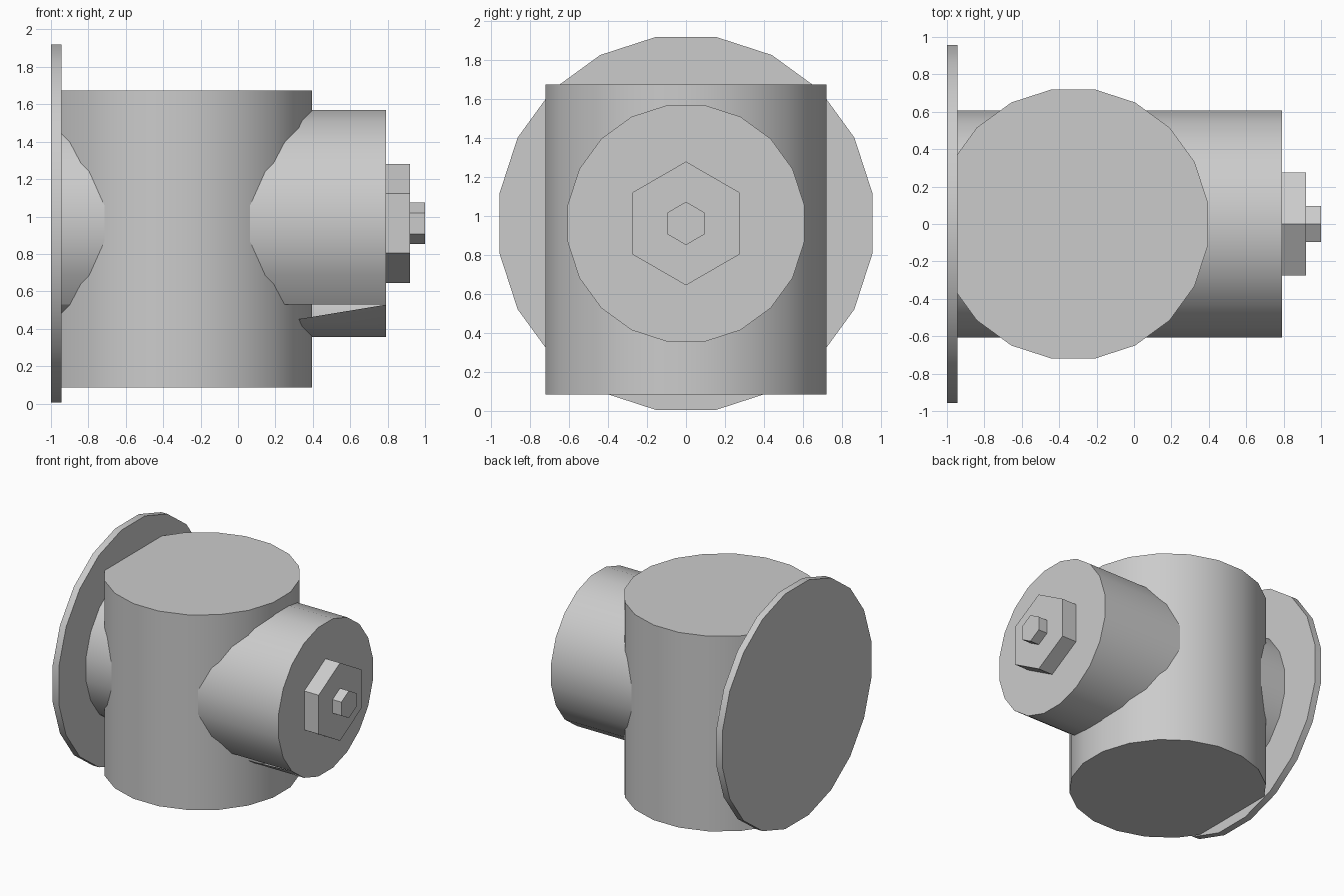
import bpy, bmesh
from math import cos, sin, radians, pi
from mathutils import Matrix

cube = bpy.data.objects.get("Cube")
if cube:
    bpy.data.objects.remove(cube, do_unlink=True)

GREY = (0.6, 0.6, 0.6, 1)
grey = bpy.data.materials.new("light grey")
grey.use_nodes = True
grey.diffuse_color = GREY
grey.node_tree.nodes["Principled BSDF"].inputs["Base Color"].default_value = GREY

AXIS_Z = 0.963      # height of the horizontal axis
BODY_X = -0.325     # centre of the upright body
PLATE_X = -0.945    # inner face of the end plate


def prism(bm, sides, apothem, start, end, axis):
    """Regular prism with a flat side facing +y, between two points on an axis."""
    radius = apothem / cos(pi / sides)
    rings = []
    for s in (start, end):
        ring = []
        for i in range(sides):
            a = (2 * i + 1) * pi / sides
            u, v = radius * cos(a), radius * sin(a)
            co = (s, u, AXIS_Z + v) if axis == "X" else (BODY_X + u, v, s)
            ring.append(bm.verts.new(co))
        rings.append(ring)
    lo, hi = rings
    bm.faces.new(lo[::-1])
    bm.faces.new(hi)
    for i in range(sides):
        j = (i + 1) % sides
        bm.faces.new((lo[i], lo[j], hi[j], hi[i]))


def finish(bm, name):
    bmesh.ops.recalc_face_normals(bm, faces=bm.faces)
    mesh = bpy.data.meshes.new(name)
    bm.to_mesh(mesh)
    bm.free()
    mesh.materials.append(grey)
    ob = bpy.data.objects.new(name, mesh)
    bpy.context.collection.objects.link(ob)
    bpy.ops.object.select_all(action="DESELECT")
    ob.select_set(True)
    bpy.context.view_layer.objects.active = ob
    bpy.ops.object.shade_smooth_by_angle(angle=radians(30))


# Round end plate, hexagonal nut and bolt tip along the horizontal axis
for name, sides, apothem, start, end in (
    ("end_plate", 20, 0.958, -1.0, PLATE_X),
    ("hex_nut", 6, 0.275, 0.79, 0.92),
    ("bolt_tip", 6, 0.096, 0.92, 1.0),
):
    bm = bmesh.new()
    prism(bm, sides, apothem, start, end, "X")
    finish(bm, name)

# Upright body, trimmed flat against the end plate
bm = bmesh.new()
prism(bm, 20, 0.72, 0.085, 1.675, "Z")
cut = bmesh.ops.bisect_plane(
    bm, geom=bm.verts[:] + bm.edges[:] + bm.faces[:],
    plane_co=(PLATE_X, 0, 0), plane_no=(-1, 0, 0), clear_outer=True)
rim = [e for e in cut["geom_cut"] if isinstance(e, bmesh.types.BMEdge)]
bmesh.ops.holes_fill(bm, edges=rim, sides=0)
finish(bm, "upright_body")

# Horizontal arm, with a small triangular opening on its lower front facet
bm = bmesh.new()
prism(bm, 20, 0.607, PLATE_X, 0.79, "X")
bm.normal_update()
facet = min((f for f in bm.faces if abs(f.normal.x) < 0.5),
            key=lambda f: (f.normal.y + cos(radians(54))) ** 2
            + (f.normal.z + sin(radians(54))) ** 2)
upper = sorted(facet.verts, key=lambda v: -v.co.z)[:2]
lower = [v for v in facet.verts if v not in upper]
a, b = sorted(upper, key=lambda v: v.co.x)
d, c = sorted(lower, key=lambda v: v.co.x)
bm.faces.remove(facet)
p = bm.verts.new((0.249, a.co.y, a.co.z))
q = bm.verts.new((0.325, *a.co.lerp(d.co, 0.68).yz))
bm.faces.new((a, p, q, d))
bm.faces.new((d, q, b, c))
finish(bm, "horizontal_arm")
